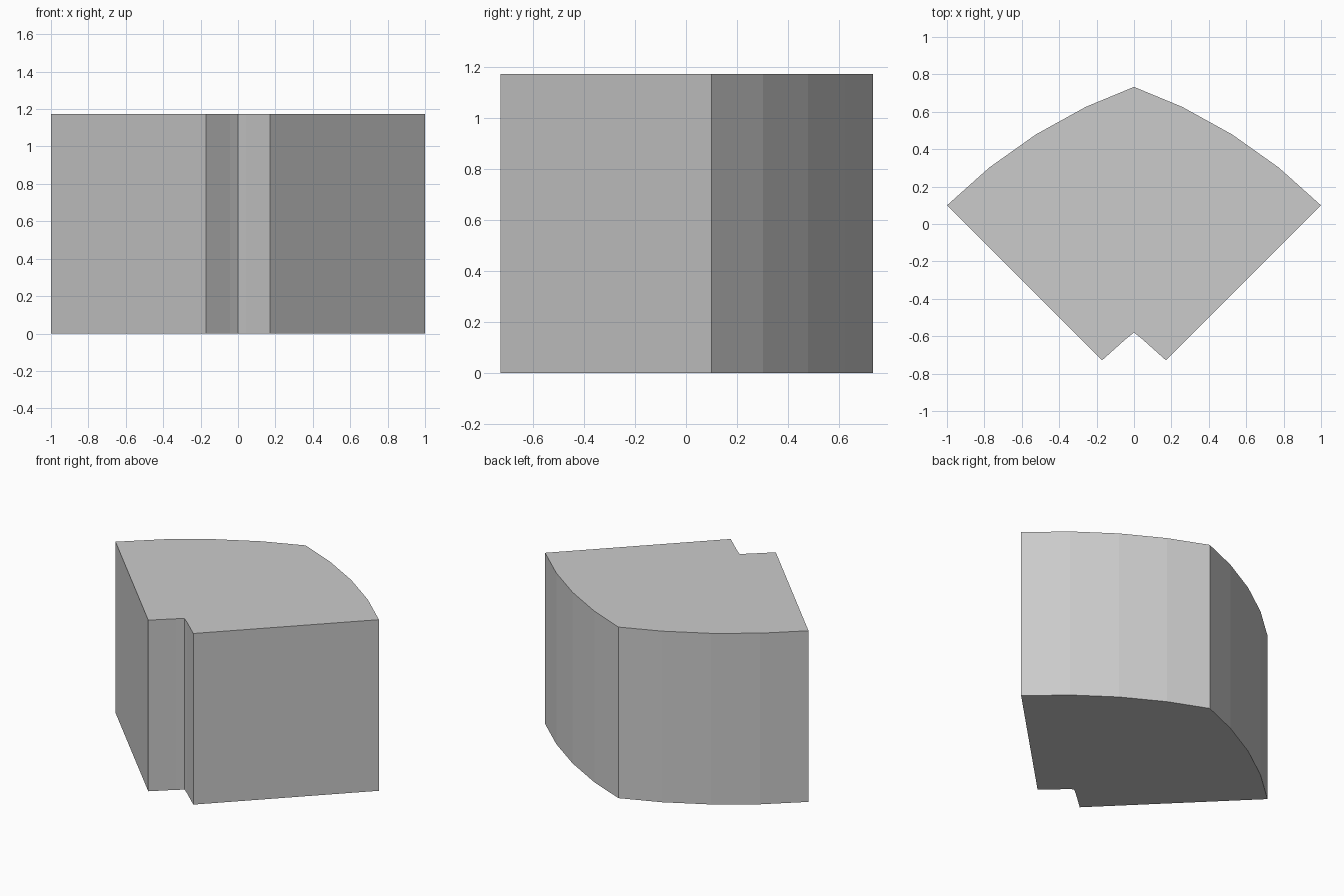
import bpy, bmesh
from math import radians, cos, sin

if "Cube" in bpy.data.objects:
    bpy.data.objects.remove(bpy.data.objects["Cube"])

HEIGHT = 1.174
CX, CY = -0.92, -1.82           # centre of the right-hand arcs
R_OUT, R_IN = 2.715, 1.543      # concentric outer and inner radii
STEP = 45 / 7                   # angle of one facet


def arc(radius, steps):
    """Faceted arc starting on the 45 degree side face."""
    return [(CX + radius * cos(radians(45 + STEP * i)),
             CY + radius * sin(radians(45 + STEP * i))) for i in range(steps)]


# Right half of the outline, from the back ridge round to the notch
right = [(0, 0.733)] + arc(R_OUT, 4)[::-1] + arc(R_IN, 2) + [(0, -0.58)]
# Mirror it for the left half
left = [(-x, y) for x, y in right[-2:0:-1]]

# Extrude the outline into the block
bm = bmesh.new()
base = bm.faces.new([bm.verts.new((x, y, 0)) for x, y in right + left])
top = bmesh.ops.extrude_face_region(bm, geom=[base], use_keep_orig=True)
bmesh.ops.translate(bm, vec=(0, 0, HEIGHT),
                    verts=[v for v in top["geom"] if isinstance(v, bmesh.types.BMVert)])
bmesh.ops.recalc_face_normals(bm, faces=bm.faces)
mesh = bpy.data.meshes.new("curved_block")
bm.to_mesh(mesh)
bm.free()
bpy.context.collection.objects.link(bpy.data.objects.new("curved_block", mesh))
